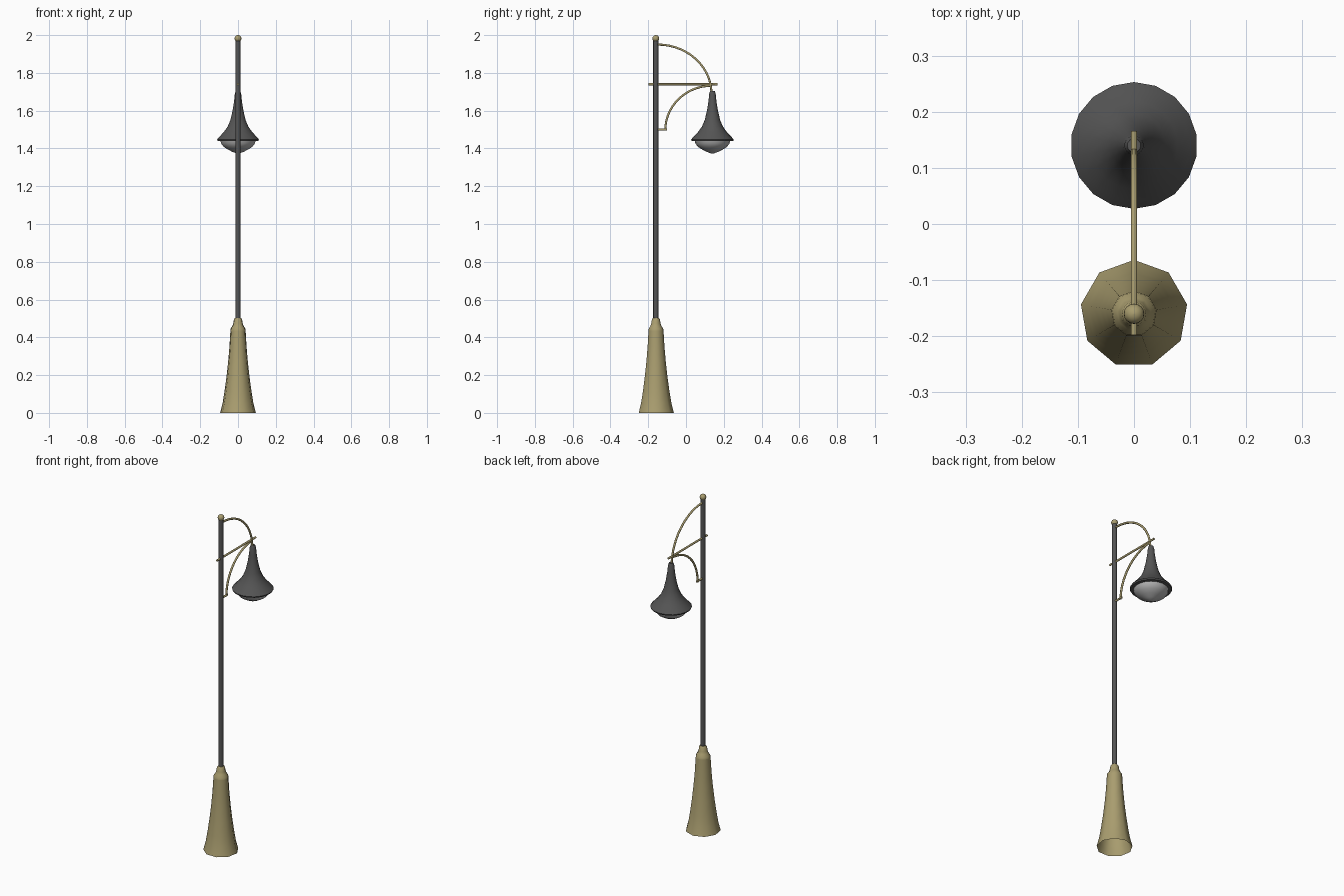
import bpy, bmesh, math
from mathutils import Vector

if "Cube" in bpy.data.objects:
    bpy.data.objects.remove(bpy.data.objects["Cube"])

POLE_Y, LAMP_Y = -0.16, 0.14


def material(name, rgb):
    m = bpy.data.materials.new(name)
    m.diffuse_color = (*rgb, 1)
    m.use_nodes = True
    m.node_tree.nodes["Principled BSDF"].inputs["Base Color"].default_value = m.diffuse_color
    return m


BRASS = material("brass", (0.40, 0.34, 0.16))
IRON = material("dark_iron", (0.09, 0.09, 0.09))
GLASS = material("lamp_glass", (0.45, 0.45, 0.45))


def skin(name, rings, mat, angle, caps=(False, False)):
    """Bridge a list of equal-sized point rings into a tube-like surface."""
    bm = bmesh.new()
    loops = [[bm.verts.new(p) for p in ring] for ring in rings]
    n = len(loops[0])
    for a, b in zip(loops, loops[1:]):
        for i in range(n):
            j = (i + 1) % n
            bm.faces.new((a[i], a[j], b[j], b[i]))
    if caps[0]:
        bm.faces.new(loops[0][::-1])
    if caps[1]:
        bm.faces.new(loops[-1])
    me = bpy.data.meshes.new(name)
    bm.to_mesh(me)
    bm.free()
    me.materials.append(mat)
    ob = bpy.data.objects.new(name, me)
    bpy.context.collection.objects.link(ob)
    bpy.ops.object.select_all(action='DESELECT')
    ob.select_set(True)
    bpy.context.view_layer.objects.active = ob
    bpy.ops.object.shade_smooth_by_angle(angle=math.radians(angle))
    return ob


def lathe(name, profile, sides, y, mat, angle=50, caps=(False, False)):
    """Revolve (radius, z) points, with one corner pointing to +y."""
    rings = []
    for r, z in profile:
        angs = [math.pi / 2 + 2 * math.pi * i / sides for i in range(sides)]
        rings.append([(r * math.cos(a), y + r * math.sin(a), z) for a in angs])
    return skin(name, rings, mat, angle, caps)


def rod(name, path, radius, mat, sides=8):
    """Sweep a round section along (y, z) points in the x = 0 plane."""
    pts = [Vector((0, y, z)) for y, z in path]
    side = Vector((1, 0, 0))
    rings = []
    for i, p in enumerate(pts):
        t = (pts[min(i + 1, len(pts) - 1)] - pts[max(i - 1, 0)]).normalized()
        up = t.cross(side)
        angs = [2 * math.pi * (k + 0.5) / sides for k in range(sides)]
        rings.append([p + radius * (math.cos(a) * side + math.sin(a) * up) for a in angs])
    return skin(name, rings, mat, 50, (True, True))


def quarter(cy, cz, a, b, start, end, n=14):
    """Points along an elliptical arc, angles in degrees."""
    angs = [math.radians(start + (end - start) * i / n) for i in range(n + 1)]
    return [(cy + a * math.cos(t), cz + b * math.sin(t)) for t in angs]


# flared nine-sided base, open underneath, with a collar on top
lathe("base", [(0.096, 0), (0.083, 0.05), (0.073, 0.11), (0.062, 0.19),
               (0.053, 0.27), (0.046, 0.35), (0.041, 0.435)], 9, POLE_Y, BRASS)
lathe("base_collar", [(0.041, 0.435), (0.039, 0.447), (0.030, 0.46), (0.025, 0.475),
                      (0.022, 0.495), (0.016, 0.503)], 9, POLE_Y, BRASS, caps=(False, True))

# pole and ball finial
lathe("pole", [(0.0135, 0.48), (0.0135, 1.975)], 10, POLE_Y, IRON, caps=(True, True))
ball = [(0.018 * math.sin(math.pi * i / 10) + 1e-4, 1.982 - 0.018 * math.cos(math.pi * i / 10))
        for i in range(11)]
lathe("ball_finial", ball, 16, POLE_Y, BRASS, caps=(True, True))

# bracket: upper arc, cross bar, lower arc and its stub
rod("upper_arm", [(POLE_Y, 1.95)] + quarter(-0.15, 1.69, 0.285, 0.26, 90, 0), 0.006, BRASS)
rod("cross_bar", [(-0.198, 1.74), (0.166, 1.74)], 0.006, BRASS)
rod("lower_arm", quarter(0.135, 1.495, 0.245, 0.237, 180, 90), 0.006, BRASS)
rod("lower_stub", [(POLE_Y, 1.50), (-0.10, 1.50)], 0.006, BRASS)

# bell shade with an inward rim, and glass bowl below
lathe("lamp_shade", [(0.012, 1.705), (0.017, 1.69), (0.021, 1.65), (0.029, 1.60),
                     (0.041, 1.55), (0.056, 1.515), (0.078, 1.485), (0.100, 1.462),
                     (0.113, 1.447), (0.110, 1.440), (0.092, 1.438)],
      18, LAMP_Y, IRON, caps=(True, False))
lathe("lamp_bowl", [(0.094, 1.440), (0.090, 1.425), (0.075, 1.407), (0.052, 1.393),
                    (0.028, 1.381), (0.008, 1.374)], 18, LAMP_Y, GLASS, caps=(False, True))
